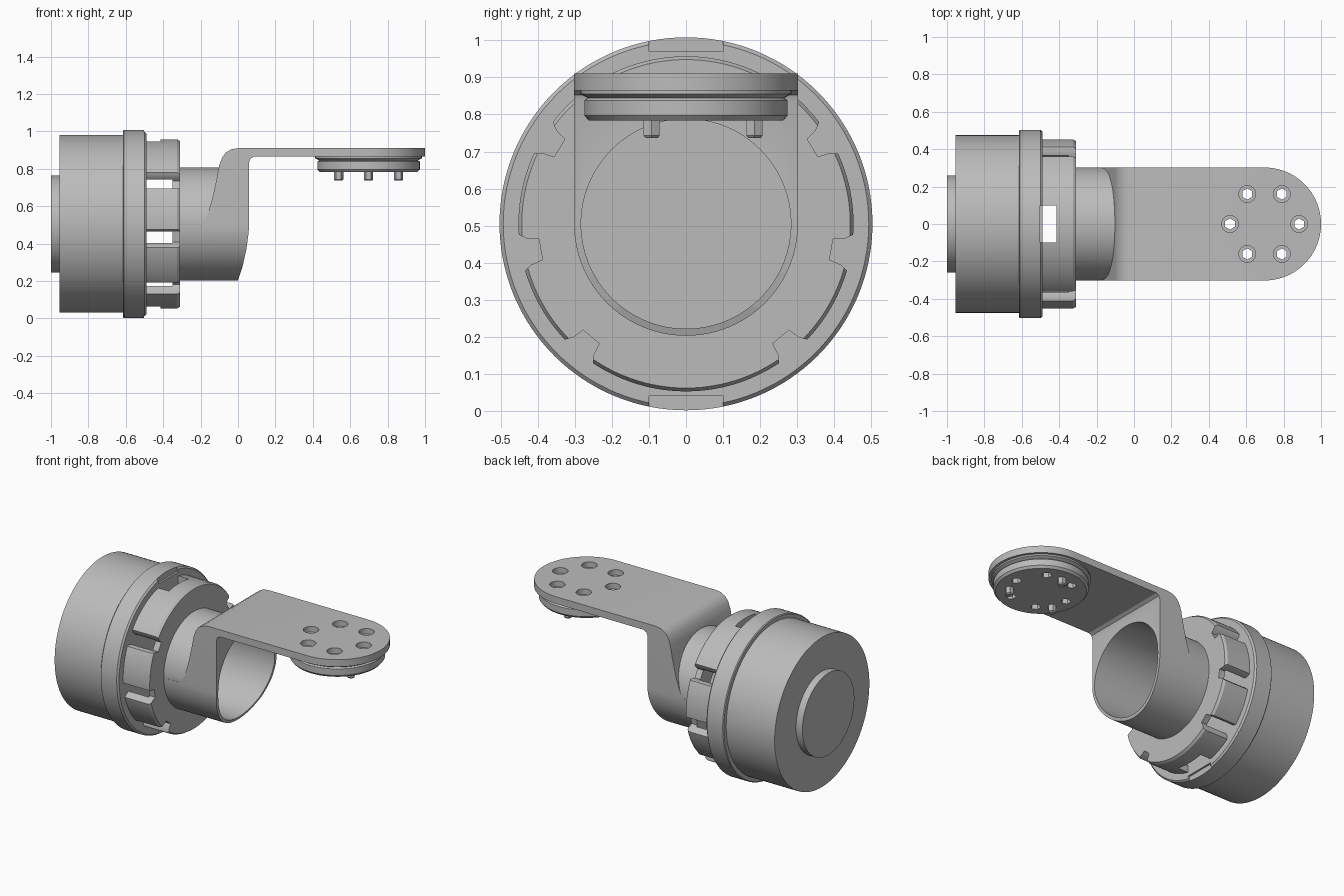
import bpy, bmesh
from math import sin, cos, radians, pi
from mathutils import Vector, Matrix

cube = bpy.data.objects.get("Cube")
if cube:
    bpy.data.objects.remove(cube, do_unlink=True)

AXIS_Z = 0.505            # height of the motor axis
PAD_X, PAD_R = 0.698, 0.302   # rounded end of the arm

grey = bpy.data.materials.new("plain grey")
grey.use_nodes = True
colour = (0.5, 0.5, 0.5, 1)
grey.diffuse_color = colour
grey.node_tree.nodes["Principled BSDF"].inputs["Base Color"].default_value = colour


def finish(bm, name):
    bmesh.ops.recalc_face_normals(bm, faces=bm.faces)
    mesh = bpy.data.meshes.new(name)
    bm.to_mesh(mesh)
    bm.free()
    mesh.materials.append(grey)
    obj = bpy.data.objects.new(name, mesh)
    bpy.context.collection.objects.link(obj)
    return obj


def lathe(name, profile, place, axis, steps=96, closed=False):
    """Spin profile points around an axis; place maps (along, radius) to 3D."""
    bm = bmesh.new()
    verts = [bm.verts.new(place(a, r)) for a, r in profile]
    pairs = list(zip(verts, verts[1:]))
    if closed:
        pairs.append((verts[-1], verts[0]))
    edges = [bm.edges.new(p) for p in pairs]
    bmesh.ops.spin(bm, geom=verts + edges, cent=place(0, 0), axis=axis,
                   angle=2 * pi, steps=steps, use_duplicate=False)
    bmesh.ops.remove_doubles(bm, verts=bm.verts, dist=1e-4)
    return finish(bm, name)


def along_x(a, r):
    return Vector((a, 0, AXIS_Z + r))


def along_pad(a, r):
    return Vector((PAD_X + r, 0, a))


def prism(name, outline, axis, low, high):
    """Extrude a 2D outline along x, y or z."""
    place = {"x": lambda u, v, w: (w, u, v),
             "y": lambda u, v, w: (u, w, v),
             "z": lambda u, v, w: (u, v, w)}[axis]
    bm = bmesh.new()
    face = bm.faces.new([bm.verts.new(place(u, v, low)) for u, v in outline])
    extruded = bmesh.ops.extrude_face_region(bm, geom=[face])["geom"]
    moved = [g for g in extruded if isinstance(g, bmesh.types.BMVert)]
    bmesh.ops.translate(bm, verts=moved, vec=Vector(place(0, 0, high - low)))
    return finish(bm, name)


def arc(cx, cy, r, start, end, steps):
    angles = [radians(start + (end - start) * i / steps) for i in range(steps + 1)]
    return [(cx + r * cos(t), cy + r * sin(t)) for t in angles]


def combine(target, tool, operation):
    mod = target.modifiers.new("combine", "BOOLEAN")
    mod.operation, mod.solver, mod.object = operation, "EXACT", tool
    bpy.context.view_layer.objects.active = target
    bpy.ops.object.modifier_apply(modifier=mod.name)
    bpy.data.objects.remove(tool, do_unlink=True)


def box(low, high):
    outline = [(low[0], low[1]), (high[0], low[1]), (high[0], high[1]), (low[0], high[1])]
    return prism("cutter", outline, "z", low[2], high[2])


# Motor housing with rear hub and front flange
housing = lathe("motor_housing", [
    (-1, 0), (-1, 0.26), (-0.955, 0.26), (-0.955, 0.475), (-0.615, 0.475),
    (-0.615, 0.498), (-0.61, 0.503), (-0.5, 0.503), (-0.49, 0.493), (-0.49, 0)],
    along_x, (1, 0, 0), 128)
for low, high in ((0.97, 1.1), (-0.1, 0.04)):
    combine(housing, box((-0.502, -0.1, low), (-0.4, 0.1, high)), "DIFFERENCE")

# Hollow cap in front of the flange
cap = lathe("notched_cap", [
    (-0.495, 0.41), (-0.495, 0.452), (-0.325, 0.452), (-0.31, 0.443),
    (-0.31, 0.284), (-0.35, 0.284), (-0.35, 0.41)],
    along_x, (1, 0, 0), 128, closed=True)

# Flared grooves that open windows in the cap wall
for side in (1, -1):
    for angle in (31, -10, -50):
        t = radians(angle)
        flare = [(0.398, -0.028), (0.43, -0.036), (0.5, -0.085),
                 (0.5, 0.085), (0.43, 0.036), (0.398, 0.028)]
        outline = [(side * (r * cos(t) - w * sin(t)), AXIS_Z + r * sin(t) + w * cos(t))
                   for r, w in flare]
        combine(cap, prism("cutter", outline, "x", -0.6, -0.2), "DIFFERENCE")

# Wide top and bottom windows
for low, high in ((0.85, 1.1), (-0.1, 0.15)):
    combine(cap, box((-0.6, -0.1, low), (-0.415, 0.1, high)), "DIFFERENCE")

# Arm: side silhouette trimmed to a U section and a rounded end
silhouette = [
    (-0.33, 0.15), (-0.02, 0.15), (0, 0.205), (0.025, 0.28), (0.045, 0.37),
    (0.057, 0.46), (0.06, 0.52), (0.06, 0.835), (0.066, 0.853), (0.085, 0.865),
    (1.1, 0.865), (1.1, 0.91), (0, 0.91), (-0.035, 0.904), (-0.065, 0.887),
    (-0.085, 0.86), (-0.1, 0.82), (-0.115, 0.74), (-0.14, 0.63), (-0.165, 0.55),
    (-0.19, 0.5), (-0.33, 0.5)]
bracket = prism("bracket_arm", silhouette, "y", -0.4, 0.4)
u_section = arc(0, AXIS_Z, PAD_R, 180, 360, 48) + [(PAD_R, 1), (-PAD_R, 1)]
combine(bracket, prism("trim", u_section, "x", -0.5, 1.2), "INTERSECT")
rounded_end = [(-1, -0.4), (PAD_X, -0.4)] + arc(PAD_X, 0, PAD_R, -90, 90, 48) \
    + [(PAD_X, 0.4), (-1, 0.4)]
combine(bracket, prism("trim", rounded_end, "z", 0, 1.2), "INTERSECT")

# Upper half of the tube, then the bore
tube_top = arc(0, AXIS_Z, PAD_R, 0, 180, 48) + [(-0.292, 0.45), (0.292, 0.45)]
combine(bracket, prism("tube", tube_top, "x", -0.33, -0.08), "UNION")
combine(bracket, prism("bore", arc(0, AXIS_Z, 0.283, 0, 356.25, 95), "x", -0.6, 0.3),
        "DIFFERENCE")

# Round pad under the arm
pad = lathe("mounting_pad", [
    (0.87, 0), (0.87, 0.285), (0.855, 0.285), (0.845, 0.265), (0.838, 0.274),
    (0.797, 0.274), (0.783, 0.262), (0.783, 0)], along_pad, (0, 0, 1), 96)

# Six counterbored hexagonal holes
for x, y in arc(PAD_X, 0, 0.185, 0, 300, 5):
    combine(bracket, prism("cutter", arc(x, y, 0.045, 0, 345, 23), "z", 0.875, 1), "DIFFERENCE")
    for part in (bracket, pad):
        combine(part, prism("cutter", arc(x, y, 0.03, 30, 330, 5), "z", 0.7, 1), "DIFFERENCE")

# Three hexagonal pins below the pad
pins = []
for i, (x, y) in enumerate(arc(PAD_X, 0, 0.185, 90, 330, 2)):
    pin = lathe("pin_%d" % (i + 1), [(0.8, 0), (0.8, 0.025), (0.743, 0.025), (0.736, 0.019),
                (0.736, 0)], along_pad, (0, 0, 1), 6)
    pin.data.transform(Matrix.Translation((x - PAD_X, y, 0)))
    pins.append(pin)

# Smooth curved surfaces while keeping edges sharp
bpy.ops.object.select_all(action="DESELECT")
for obj in (housing, cap, bracket, pad, *pins):
    obj.select_set(True)
    bpy.context.view_layer.objects.active = obj
bpy.ops.object.shade_smooth_by_angle(angle=radians(28))
